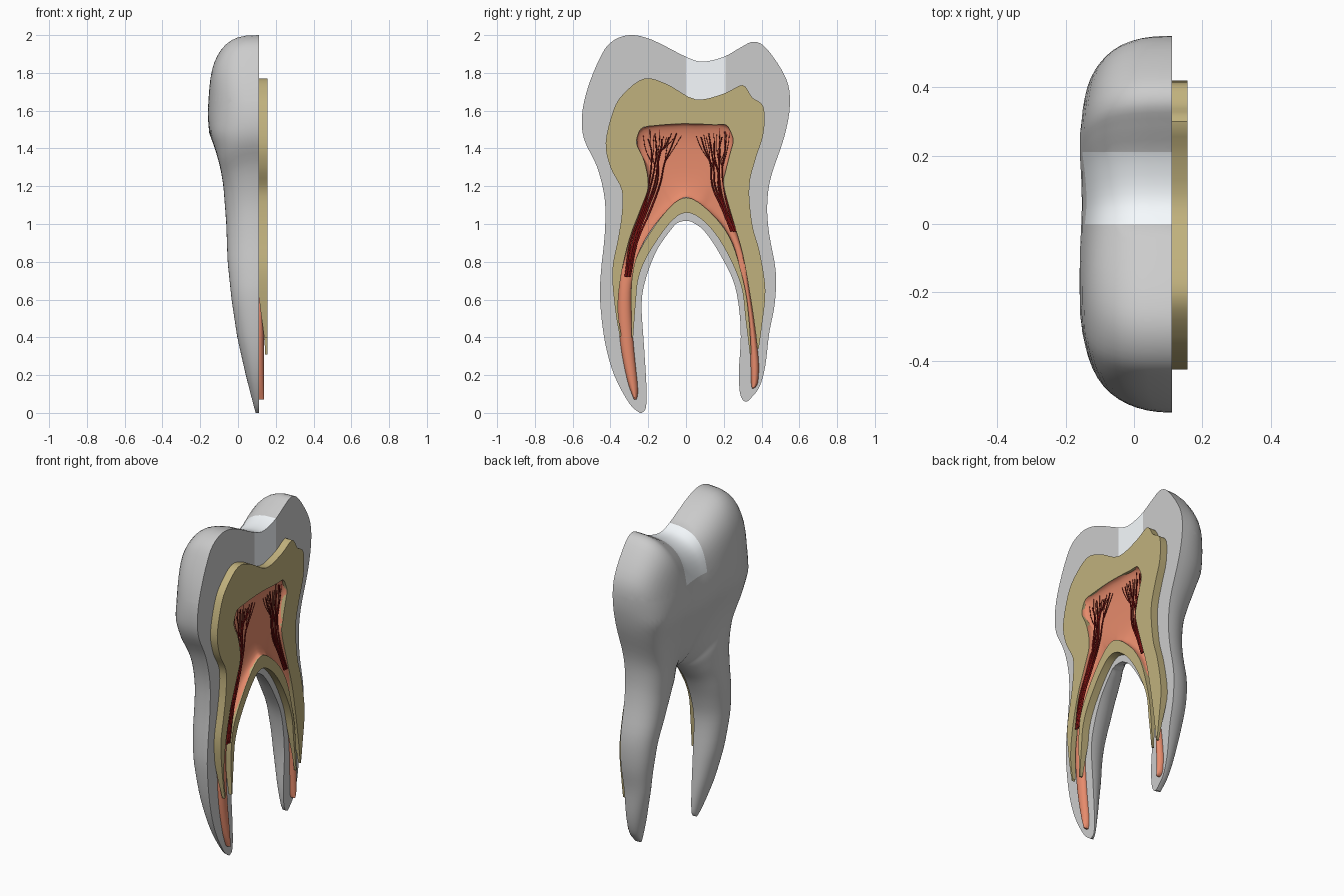
import bpy, bmesh, math, random
from mathutils import Vector

random.seed(4)
CUT, FACE = 0.111, 0.157          # enamel cut plane and dentin front plane (x)


def paint(obj, name, rgb):
    mat = bpy.data.materials.get(name) or bpy.data.materials.new(name)
    mat.diffuse_color = (*rgb, 1)
    obj.data.materials.append(mat)


def finish(bm, name, angle=35):
    mesh = bpy.data.meshes.new(name)
    bm.to_mesh(mesh)
    obj = bpy.data.objects.new(name, mesh)
    bpy.context.collection.objects.link(obj)
    bpy.ops.object.select_all(action='DESELECT')
    obj.select_set(True)
    bpy.context.view_layer.objects.active = obj
    bpy.ops.object.shade_smooth_by_angle(angle=math.radians(angle))
    return obj


def spline(flat, sub=4):
    """Catmull-Rom through stations (outer y, outer z, inner y, inner z)."""
    p = [Vector(flat[i:i + 4]) for i in range(0, len(flat), 4)]
    p = [p[0]] + p + [p[-1]]
    out = []
    for a, b, c, d in zip(p, p[1:], p[2:], p[3:]):
        for k in range(sub):
            t = k / sub
            out.append(0.5 * (2 * b + (c - a) * t + (2 * a - 5 * b + 4 * c - d) * t * t
                              + (3 * b - a - 3 * c + d) * t ** 3))
    return out + [p[-1]]


def bulge(t, n):
    return max(0, 1 - abs(2 * t - 1) ** n) ** (1 / n)


def lerp_table(table, z):
    for (z0, v0), (z1, v1) in zip(table, table[1:]):
        if z <= z1:
            return v0 + (v1 - v0) * max(0, z - z0) / (z1 - z0)
    return table[-1][1]


def smooth(z, a, b):
    k = min(1, max(0, (z - a) / (b - a)))
    return k * k * (3 - 2 * k)


def band(flat, front, back, m):
    """U-shaped body: each station becomes a closed section, front side then back side."""
    bm = bmesh.new()
    ts = [(1 - math.cos(math.pi * k / m)) / 2 for k in range(m + 1)]
    rings = []
    for s in spline(flat):
        o, i = Vector(s[:2]), Vector(s[2:])
        ring = []
        for fn, seq in ((front, ts), (back, ts[::-1])):
            for t in seq:
                q = i.lerp(o, t)
                ring.append(bm.verts.new((fn(t, q.y), q.x, q.y)))
        rings.append(ring)
    for a, b in zip(rings, rings[1:]):
        for k in range(len(a)):
            j = (k + 1) % len(a)
            bm.faces.new((a[k], a[j], b[j], b[k]))
    bm.faces.new(rings[0])
    bm.faces.new(rings[-1])
    bmesh.ops.remove_doubles(bm, verts=bm.verts, dist=0.0003)
    bmesh.ops.recalc_face_normals(bm, faces=bm.faces)
    return bm


# Enamel and root shell
SHELL = [-.245, 0, -.235, 0, -.30, .05, -.212, .03, -.38, .20, -.21, .15,
         -.43, .38, -.222, .35, -.455, .60, -.235, .58, -.45, .75, -.21, .72,
         -.43, .95, -.16, .85, -.43, 1.13, -.11, .93, -.47, 1.30, -.075, .975,
         -.54, 1.45, -.055, 1.0, -.55, 1.58, -.045, 1.005, -.52, 1.72, -.035, 1.01,
         -.46, 1.87, -.03, 1.012, -.40, 1.96, -.022, 1.014, -.30, 2.0, -.015, 1.015,
         -.18, 1.975, -.008, 1.015, 0, 1.885, 0, 1.015, .09, 1.86, .008, 1.015,
         .20, 1.885, .015, 1.015, .29, 1.935, .02, 1.014, .36, 1.965, .028, 1.012,
         .43, 1.925, .034, 1.01, .53, 1.77, .04, 1.005, .55, 1.63, .05, 1.0,
         .52, 1.46, .065, .99, .45, 1.25, .09, .97, .43, 1.10, .13, .92,
         .44, .95, .18, .84, .475, .75, .25, .70, .47, .58, .28, .56,
         .44, .42, .29, .40, .42, .25, .28, .22, .39, .14, .285, .11,
         .35, .085, .30, .07, .325, .06, .315, .06]
DEPTH = [(0, .018), (.2, .07), (.4, .115), (.6, .145), (.8, .166), (1.0, .173), (1.2, .188),
         (1.3, .205), (1.4, .233), (1.48, .263), (1.58, .273), (2, .278)]

shell = band(SHELL, lambda t, z: CUT,
             lambda t, z: CUT - lerp_table(DEPTH, z) * bulge(t, 2.2 + .7 * smooth(z, 1.55, 1.85)), 28)

# Filling: the crown patch between two planes, split off the shell
for co, no in (((0, 0, 0), (0, 1, 0)), ((0, .21, 0), (0, 1, 0)), ((0, 0, 1.65), (0, 0, 1))):
    bmesh.ops.bisect_plane(shell, geom=shell.verts[:] + shell.edges[:] + shell.faces[:],
                           plane_co=co, plane_no=no)


def in_filling(f):
    c = f.calc_center_median()
    return 0 < c.y < .21 and c.z > 1.65


patch = shell.copy()
bmesh.ops.delete(shell, geom=[f for f in shell.faces if in_filling(f)], context='FACES')
bmesh.ops.delete(patch, geom=[f for f in patch.faces if not in_filling(f)], context='FACES')
finish(shell, "enamel_shell")
paint(finish(patch, "filling"), "filling_white", (.93, .97, 1))

# Dentin: outer band around the pulp, inner band along the root arch
DENTIN_OUTER = [-.35, .40, -.343, .41, -.375, .55, -.36, .55, -.39, .75, -.345, .72,
                -.36, .92, -.30, .92, -.34, 1.05, -.24, 1.08, -.34, 1.18, -.20, 1.2,
                -.40, 1.3, -.22, 1.33, -.425, 1.43, -.26, 1.42, -.385, 1.6, -.255, 1.47,
                -.33, 1.69, -.23, 1.51, -.22, 1.77, -.17, 1.52, -.10, 1.74, -.05, 1.53,
                .05, 1.66, .05, 1.53, .20, 1.69, .15, 1.525, .30, 1.735, .21, 1.525,
                .35, 1.67, .235, 1.49, .41, 1.62, .25, 1.44, .41, 1.48, .235, 1.38,
                .37, 1.35, .21, 1.28, .335, 1.2, .20, 1.2, .35, 1.0, .255, 1.0,
                .39, .85, .30, .84, .42, .65, .34, .62, .40, .45, .365, .45, .385, .34, .378, .34]
DENTIN_INNER = [-.288, .40, -.28, .40, -.29, .6, -.265, .6, -.285, .72, -.25, .72,
                -.25, .85, -.20, .84, -.12, 1.05, -.09, 1.0, 0, 1.14, 0, 1.06,
                .13, 1.06, .10, 1.01, .24, .91, .20, .88, .31, .67, .29, .68,
                .335, .48, .315, .5, .345, .31, .338, .31]
for name, flat in (("dentin_crown", DENTIN_OUTER), ("dentin_arch", DENTIN_INNER)):
    # the back lifts off towards the root ends, leaving thin tapering tips
    bm = band(flat, lambda t, z: FACE,
              lambda t, z: CUT - .002 + .035 * (1 - smooth(z, .3, .68)), 4)
    paint(finish(bm, name), "dentin_tan", (.53, .44, .205))

# Pulp: hollow chamber on top, rounded canals in the roots
PULP = [-.275, .07, -.262, .07, -.31, .17, -.255, .13, -.345, .35, -.275, .33,
        -.36, .55, -.29, .55, -.345, .72, -.285, .72, -.30, .92, -.25, .85,
        -.24, 1.08, -.19, .96, -.20, 1.2, -.12, 1.05, -.22, 1.33, -.08, 1.09,
        -.26, 1.42, -.06, 1.11, -.23, 1.51, -.03, 1.13, -.05, 1.53, -.01, 1.14,
        .05, 1.53, .01, 1.14, .21, 1.525, .04, 1.125, .25, 1.44, .07, 1.11,
        .21, 1.28, .10, 1.085, .20, 1.2, .13, 1.06, .255, 1.0, .20, .98,
        .30, .84, .26, .86, .34, .62, .31, .65, .365, .45, .335, .45,
        .385, .27, .342, .27, .38, .16, .345, .16, .36, .13, .35, .13]


def pulp_front(t, z):
    k = smooth(z, .6, 1.0)
    return (1 - k) * (.112 + .026 * bulge(t, 2)) + k * (.154 - .041 * bulge(t, 2.5))


paint(finish(band(PULP, pulp_front, lambda t, z: CUT - .002, 16), "pulp", 60),
      "pulp_pink", (.8, .26, .15))

# Blood vessels: strands per root that drift apart and fork near the chamber roof
BUNDLES = {
    "vessels_left": ([(-.31, .72), (-.275, .9), (-.21, 1.08), (-.165, 1.22), (-.145, 1.34)],
                     [(-.20, 1.45), (-.165, 1.48), (-.13, 1.45), (-.09, 1.46), (-.05, 1.48)]),
    "vessels_right": ([(.25, .96), (.205, 1.08), (.17, 1.2), (.165, 1.32)],
                      [(.08, 1.46), (.12, 1.48), (.15, 1.44), (.19, 1.46), (.205, 1.49)])}
for name, (trunk, tips) in BUNDLES.items():
    cu = bpy.data.curves.new(name, 'CURVE')
    cu.dimensions, cu.bevel_depth, cu.bevel_resolution, cu.resolution_u = '3D', .0048, 1, 4
    cu.use_fill_caps = True
    for k, tip in enumerate(tips):
        last = len(trunk) - 1
        main = [Vector((y + (k - 2) * (.004 + .012 * i / last) + random.uniform(-.006, .006), z))
                for i, (y, z) in enumerate(trunk)]
        main[-1].y += random.uniform(-.06, .05)
        end = Vector(tip)
        main += [main[-1].lerp(end, .5) + Vector((random.uniform(-.01, .01), 0)), end]
        twigs = [[main[-3], main[-3].lerp(end, .6) + Vector((s * .022, 0)),
                  end + Vector((s * .026, random.uniform(-.02, .03)))] for s in (-1, 1)]
        for pts, r in ((main, 1), (twigs[0], .55), (twigs[1], .55)):
            sp = cu.splines.new('BEZIER')
            sp.bezier_points.add(len(pts) - 1)
            for bp, (y, z) in zip(sp.bezier_points, pts):
                bp.co = (.15 - .018 * smooth(z, .8, 1.3), y, z)
                bp.handle_left_type = bp.handle_right_type = 'AUTO'
                bp.radius = r * (1.15 - .5 * smooth(z, 1.0, 1.5))
    obj = bpy.data.objects.new(name, cu)
    bpy.context.collection.objects.link(obj)
    paint(obj, "vessel_red", (.2, .006, .006))
